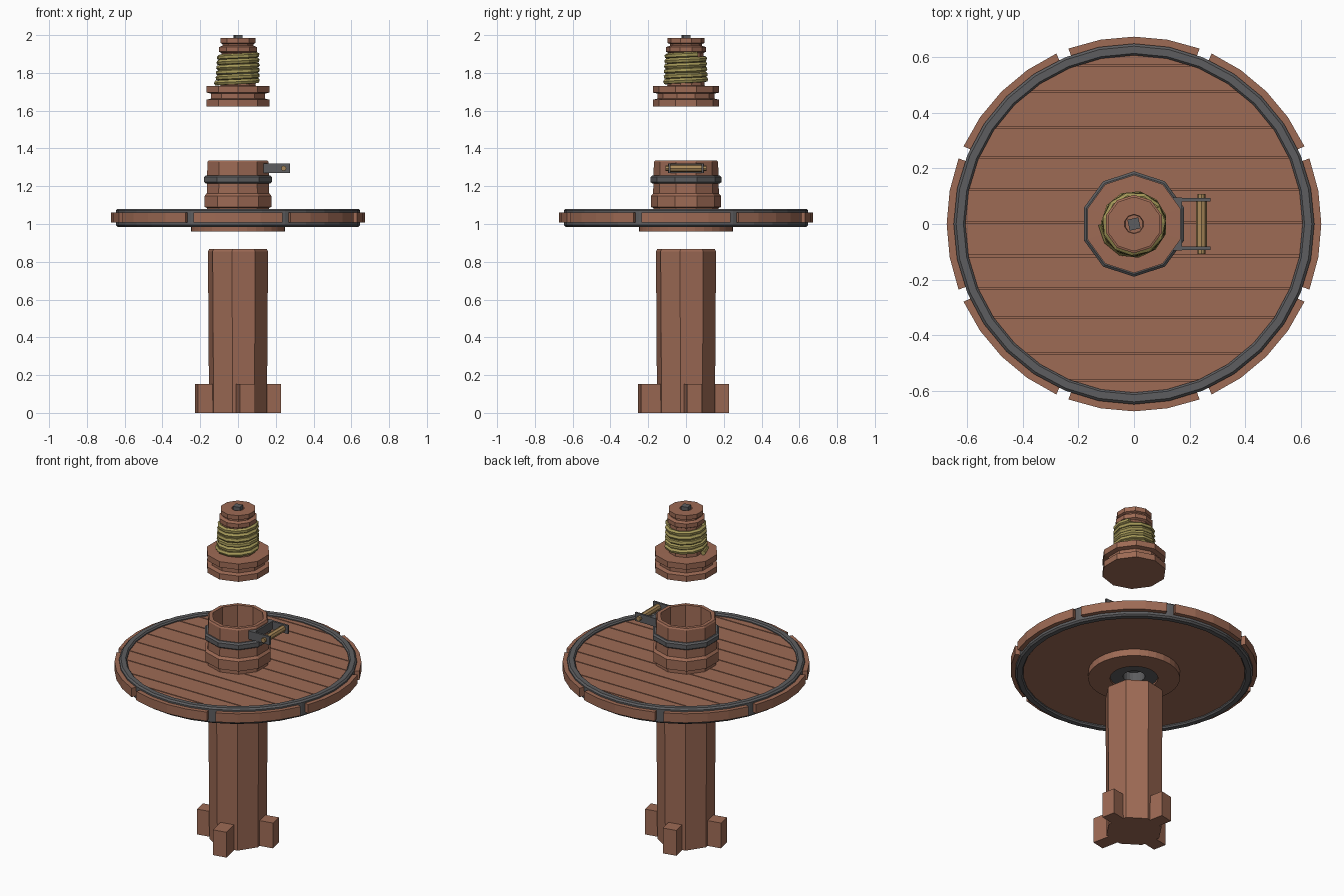
import bpy, bmesh, math
from mathutils import Matrix

if "Cube" in bpy.data.objects:
    bpy.data.objects.remove(bpy.data.objects["Cube"])


def material(name, rgb):
    m = bpy.data.materials.new(name)
    m.diffuse_color = (*rgb, 1)
    m.use_nodes = True
    m.node_tree.nodes["Principled BSDF"].inputs["Base Color"].default_value = m.diffuse_color
    return m


WOOD = material("brown_wood", (0.34, 0.145, 0.09))
METAL = material("dark_iron", (0.11, 0.11, 0.115))
ROPE = material("olive_rope", (0.38, 0.32, 0.10))
TAN = material("tan_wood", (0.40, 0.25, 0.10))


def finish(name, bm, mat):
    bmesh.ops.remove_doubles(bm, verts=bm.verts, dist=1e-5)
    bmesh.ops.recalc_face_normals(bm, faces=bm.faces)
    me = bpy.data.meshes.new(name)
    bm.to_mesh(me)
    bm.free()
    me.materials.append(mat)
    ob = bpy.data.objects.new(name, me)
    bpy.context.collection.objects.link(ob)
    return ob


def lathe(name, profile, n, mat, rot=0.0, closed=False):
    """Turn (radius, z) points around z with n flat sides."""
    bm = bmesh.new()
    rings = []
    for k in range(n):
        a = math.radians(rot) + 2 * math.pi * k / n
        rings.append([bm.verts.new((r * math.cos(a), r * math.sin(a), z)) for r, z in profile])
    m = len(profile)
    for k in range(n):
        a, b = rings[k], rings[(k + 1) % n]
        for i in range(m if closed else m - 1):
            j = (i + 1) % m
            bm.faces.new((a[i], b[i], b[j], a[j]))
    bmesh.ops.dissolve_degenerate(bm, dist=1e-6, edges=bm.edges)
    return finish(name, bm, mat)


def prism(name, outline, z0, z1, mat):
    bm = bmesh.new()
    f = bm.faces.new([bm.verts.new((x, y, z0)) for x, y in outline])
    ext = bmesh.ops.extrude_face_region(bm, geom=[f], use_keep_orig=True)
    vs = [g for g in ext["geom"] if isinstance(g, bmesh.types.BMVert)]
    bmesh.ops.translate(bm, verts=vs, vec=(0, 0, z1 - z0))
    return finish(name, bm, mat)


def box(name, x, y, z, mat, turn=0.0):
    ob = prism(name, [(x[0], y[0]), (x[1], y[0]), (x[1], y[1]), (x[0], y[1])], z[0], z[1], mat)
    ob.data.transform(Matrix.Rotation(math.radians(turn), 4, 'Z'))
    return ob


# post with four feet
lathe("post", [(0, 0), (0.156, 0), (0.162, 0.855), (0.155, 0.867), (0, 0.867)], 8, WOOD, 34)
for i in range(4):
    reach = 0.25 if i == 3 else 0.225
    box(f"foot_{i + 1}", (0.12, reach), (-0.04, 0.04), (0, 0.152), WOOD, 11.5 + 90 * i)

# platform underside: wood washer and iron bushing
lathe("under_washer", [(0.13, 0.96), (0.25, 0.96), (0.25, 1.01), (0.13, 1.01)], 32, WOOD, 0, True)
lathe("iron_bushing", [(0.06, 0.972), (0.131, 0.972), (0.131, 1.03), (0.06, 1.03)], 20, METAL, 0, True)
lathe("bushing_plug", [(0, 1.03), (0.1, 1.03), (0.1, 1.05), (0, 1.05)], 20, METAL)

# platform body and planks with narrow gaps
lathe("platform_base", [(0.08, 1.0), (0.625, 1.0), (0.625, 1.056), (0.08, 1.056)], 32, WOOD, 0, True)
cuts = [-0.624, -0.56, -0.465, -0.335, -0.23, -0.115, 0.005, 0.125, 0.24, 0.345, 0.475, 0.57, 0.624]
for i in range(len(cuts) - 1):
    lo, hi = cuts[i] + 0.003, cuts[i + 1] - 0.003
    ys = [lo + (hi - lo) * k / 4 for k in range(5)]
    right = [(math.sqrt(0.625 ** 2 - y * y), y) for y in ys]
    left = [(-x, y) for x, y in reversed(right)]
    prism(f"plank_{i + 1}", right + left, 1.05, 1.066, WOOD)

# iron rim and eight wooden rim segments
lathe("iron_rim", [(0.611, 0.985), (0.638, 0.985), (0.647, 0.994), (0.647, 1.071), (0.638, 1.08),
                   (0.612, 1.08), (0.605, 1.072), (0.605, 0.993)], 32, METAL, 0, True)
for i in range(8):
    half = 20.5
    angs = [math.radians(45 * i - half + half * k / 2) for k in range(5)]
    ring = [(0.672 * math.cos(a), 0.672 * math.sin(a)) for a in angs]
    ring += [(0.632 * math.cos(a), 0.632 * math.sin(a)) for a in reversed(angs)]
    prism(f"rim_segment_{i + 1}", ring, 1.008, 1.062, WOOD)

# hollow hub with collar and iron hoop
lathe("hub_cup", [(0, 1.06), (0.172, 1.06), (0.172, 1.085), (0.186, 1.09), (0.186, 1.148), (0.174, 1.162),
                  (0.172, 1.25), (0.170, 1.328), (0.164, 1.337), (0.142, 1.337), (0.138, 1.12), (0, 1.12)],
      10, WOOD, 18)
lathe("hub_hoop", [(0.16, 1.215), (0.180, 1.215), (0.189, 1.223), (0.189, 1.248), (0.180, 1.256),
                   (0.16, 1.256)], 10, METAL, 18, True)

# carrying handle on the right: two iron arms and a bar
for s, tag in ((-1, "front"), (1, "back")):
    box(f"handle_arm_{tag}", (0.135, 0.275), sorted((s * 0.081, s * 0.093)), (1.27, 1.32), METAL)
box("handle_plate", (0.14, 0.172), (-0.095, 0.095), (1.27, 1.32), METAL)


def bar(name, r, y0, y1, n, mat):
    bm = bmesh.new()
    bmesh.ops.create_cone(bm, cap_ends=True, segments=n, radius1=r, radius2=r, depth=y1 - y0)
    ob = finish(name, bm, mat)
    ob.data.transform(Matrix.Translation((0.242, (y0 + y1) / 2, 1.295)) @ Matrix.Rotation(math.pi / 2, 4, 'X'))


bar("handle_bar", 0.019, -0.081, 0.081, 8, TAN)
bar("handle_pin", 0.014, -0.108, 0.108, 8, TAN)

# cap: two flanges, core and top knob in one turned piece
lathe("cap_body", [(0, 1.623), (0.176, 1.623), (0.176, 1.658), (0.150, 1.664), (0.150, 1.69), (0.176, 1.696),
                   (0.176, 1.73), (0.098, 1.732), (0.092, 1.905), (0.105, 1.912), (0.105, 1.937),
                   (0.085, 1.944), (0.085, 1.953), (0.098, 1.958), (0.098, 1.984), (0.035, 1.985),
                   (0.033, 1.975), (0, 1.975)], 10, WOOD, 18)
box("cap_pin", (-0.02, 0.02), (-0.02, 0.02), (1.96, 2.0), METAL, 12)

# rope wound around the core
cu = bpy.data.curves.new("rope_path", 'CURVE')
cu.dimensions = '3D'
cu.bevel_depth = 0.0145
cu.bevel_resolution = 1
cu.use_fill_caps = True
sp = cu.splines.new('POLY')
steps, turns = 62, 5.6
sp.points.add(steps)
for k in range(steps + 1):
    t = k / steps
    a = math.pi + 2 * math.pi * turns * t
    r = 0.106 - 0.006 * t + 0.008 * max(0, 1 - k / 4)
    sp.points[k].co = (r * math.cos(a), r * math.sin(a), 1.746 + 0.152 * t, 1)
tmp = bpy.data.objects.new("rope_path", cu)
bpy.context.collection.objects.link(tmp)
bpy.context.view_layer.update()
mesh = bpy.data.meshes.new_from_object(tmp.evaluated_get(bpy.context.evaluated_depsgraph_get()))
mesh.materials.clear()
mesh.materials.append(ROPE)
for p in mesh.polygons:
    p.use_smooth = False
bpy.data.objects.remove(tmp)
bpy.context.collection.objects.link(bpy.data.objects.new("rope_coil", mesh))
